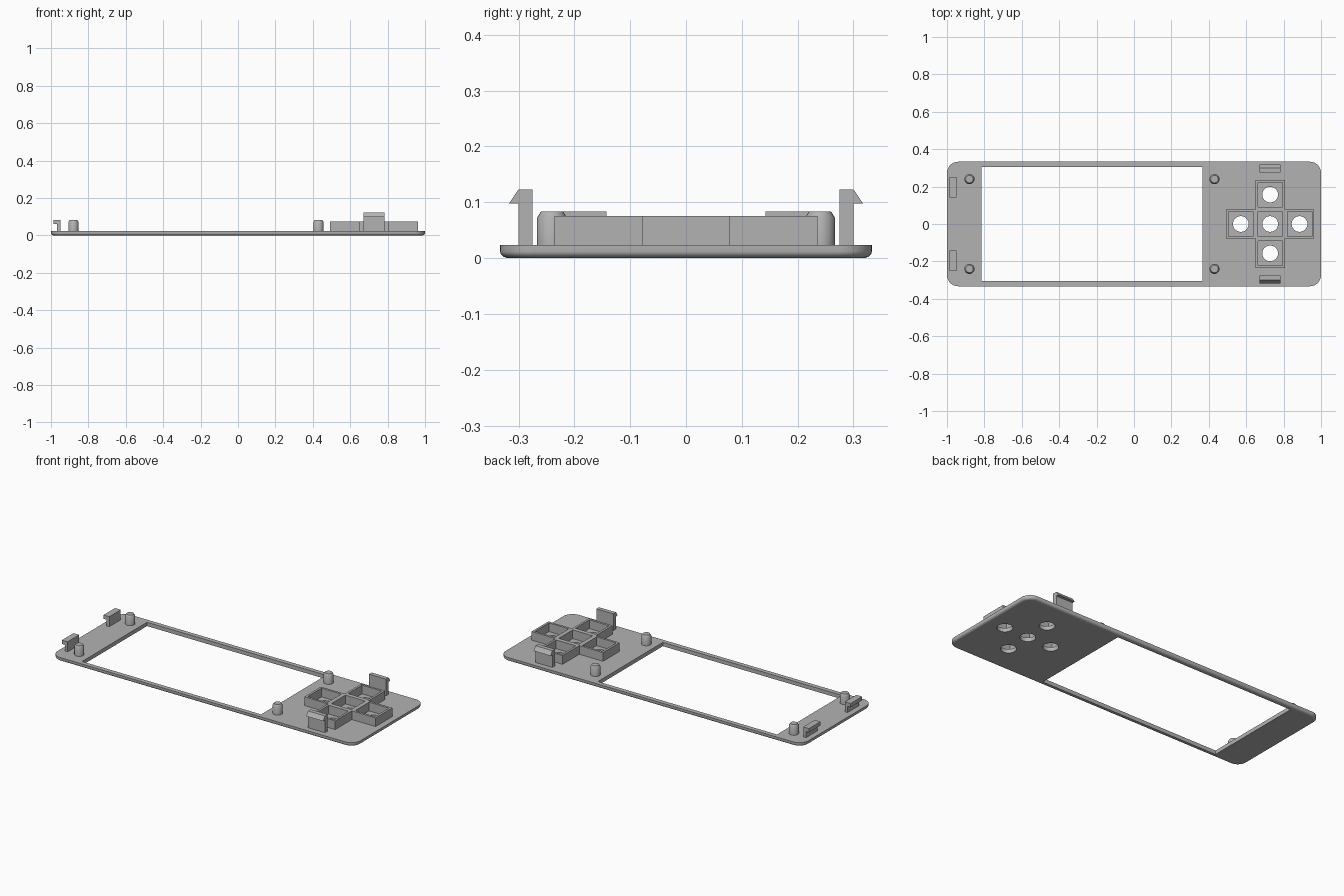
import bpy, bmesh, math

cube = bpy.data.objects.get("Cube")
if cube:
    bpy.data.objects.remove(cube, do_unlink=True)

grey = bpy.data.materials.new("plastic_grey")
grey.use_nodes = True
COLOUR = (0.45, 0.45, 0.45, 1)
grey.diffuse_color = COLOUR
grey.node_tree.nodes["Principled BSDF"].inputs["Base Color"].default_value = COLOUR

PLATE_TOP = 0.023
SUNK = 0.018          # parts start slightly inside the plate
PAD_X, CELL = 0.728, 0.157


def loft(name, rings, smooth=False):
    """Closed solid through equal-length rings of points."""
    bm = bmesh.new()
    loops = [[bm.verts.new(p) for p in ring] for ring in rings]
    n = len(loops[0])
    for low, high in zip(loops, loops[1:]):
        for i in range(n):
            j = (i + 1) % n
            bm.faces.new((low[i], low[j], high[j], high[i])).smooth = smooth
    bm.faces.new(loops[0][::-1])
    bm.faces.new(loops[-1])
    bmesh.ops.recalc_face_normals(bm, faces=bm.faces)
    mesh = bpy.data.meshes.new(name)
    bm.to_mesh(mesh)
    bm.free()
    mesh.materials.append(grey)
    obj = bpy.data.objects.new(name, mesh)
    bpy.context.collection.objects.link(obj)
    return obj


def box(name, x0, x1, y0, y1, z0, z1):
    base = [(x0, y0), (x1, y0), (x1, y1), (x0, y1)]
    return loft(name, [[(x, y, z) for x, y in base] for z in (z0, z1)])


def circle(cx, cy, r, z, n=32):
    return [(cx + r * math.cos(math.tau * i / n), cy + r * math.sin(math.tau * i / n), z)
            for i in range(n)]


def rounded_rect(hx, hy, r, z, steps=8):
    pts = []
    for k, (sx, sy) in enumerate([(1, 1), (-1, 1), (-1, -1), (1, -1)]):
        for i in range(steps + 1):
            a = math.pi / 2 * (k + i / steps)
            pts.append((sx * (hx - r) + r * math.cos(a), sy * (hy - r) + r * math.sin(a), z))
    return pts


def cut(obj, cutters):
    """Subtract the cutters, bake the result and delete them."""
    for c in cutters:
        c.hide_render = True
        mod = obj.modifiers.new("cut", 'BOOLEAN')
        mod.operation, mod.solver, mod.object = 'DIFFERENCE', 'EXACT', c
    deps = bpy.context.evaluated_depsgraph_get()
    deps.update()
    baked = bpy.data.meshes.new_from_object(obj.evaluated_get(deps))
    obj.modifiers.clear()
    obj.data = baked
    for c in cutters:
        bpy.data.objects.remove(c, do_unlink=True)


# Centres of the five button cells
cells = [(PAD_X + dx * CELL, dy * CELL)
         for dx, dy in [(0, 0), (1, 0), (-1, 0), (0, 1), (0, -1)]]

# Face plate: rounded corners and a rounded lower edge
FILLET_W, FILLET_H = 0.016, 0.012
rings = []
for i in range(6):
    a = math.pi / 2 * i / 5
    inset = FILLET_W * (1 - math.sin(a))
    rings.append(rounded_rect(1 - inset, 0.333 - inset, 0.06 - inset,
                              FILLET_H * (1 - math.cos(a))))
rings.append(rounded_rect(1, 0.333, 0.06, PLATE_TOP))
plate = loft("face_plate", rings, smooth=True)
cutters = [box("window_cutter", -0.815, 0.367, -0.306, 0.306, -0.1, 0.1)]
cutters += [loft("hole_cutter", [circle(x, y, 0.042, z) for z in (-0.1, 0.1)], True)
            for x, y in cells]
cut(plate, cutters)

# Cross-shaped button guide with five square pockets
h, a = CELL / 2, CELL * 1.5
cross = [(a, -h), (a, h), (h, h), (h, a), (-h, a), (-h, h),
         (-a, h), (-a, -h), (-h, -h), (-h, -a), (h, -a), (h, -h)]
guide = loft("button_guide", [[(PAD_X + x, y, z) for x, y in cross] for z in (SUNK, 0.075)])
p = h - 0.013
cut(guide, [box("pocket_cutter", x - p, x + p, y - p, y + p, -0.1, 0.2) for x, y in cells])

for side, label in ((1, "back"), (-1, "front")):
    # Locating pegs with chamfered tips
    for x, end in ((-0.88, "right"), (0.43, "left")):
        loft(f"{label}_{end}_peg",
             [circle(x, side * 0.24, r, z, 24)
              for r, z in ((0.027, SUNK), (0.027, 0.072), (0.02, 0.083))], True)

    # Tall snap hooks beside the button guide, barbs facing outward
    hook = [(0.275, SUNK), (0.3, SUNK), (0.3, 0.098), (0.317, 0.098), (0.3, 0.123), (0.275, 0.123)]
    loft(f"{label}_snap_hook", [[(x, side * y, z) for y, z in hook] for x in (0.672, 0.784)])

    # Short clips at the far end, lips facing outward
    clip = [(-0.949, SUNK), (-0.949, 0.083), (-0.987, 0.083), (-0.987, 0.06),
            (-0.967, 0.06), (-0.967, SUNK)]
    loft(f"{label}_end_clip", [[(x, side * y, z) for x, z in clip] for y in (0.142, 0.25)])
